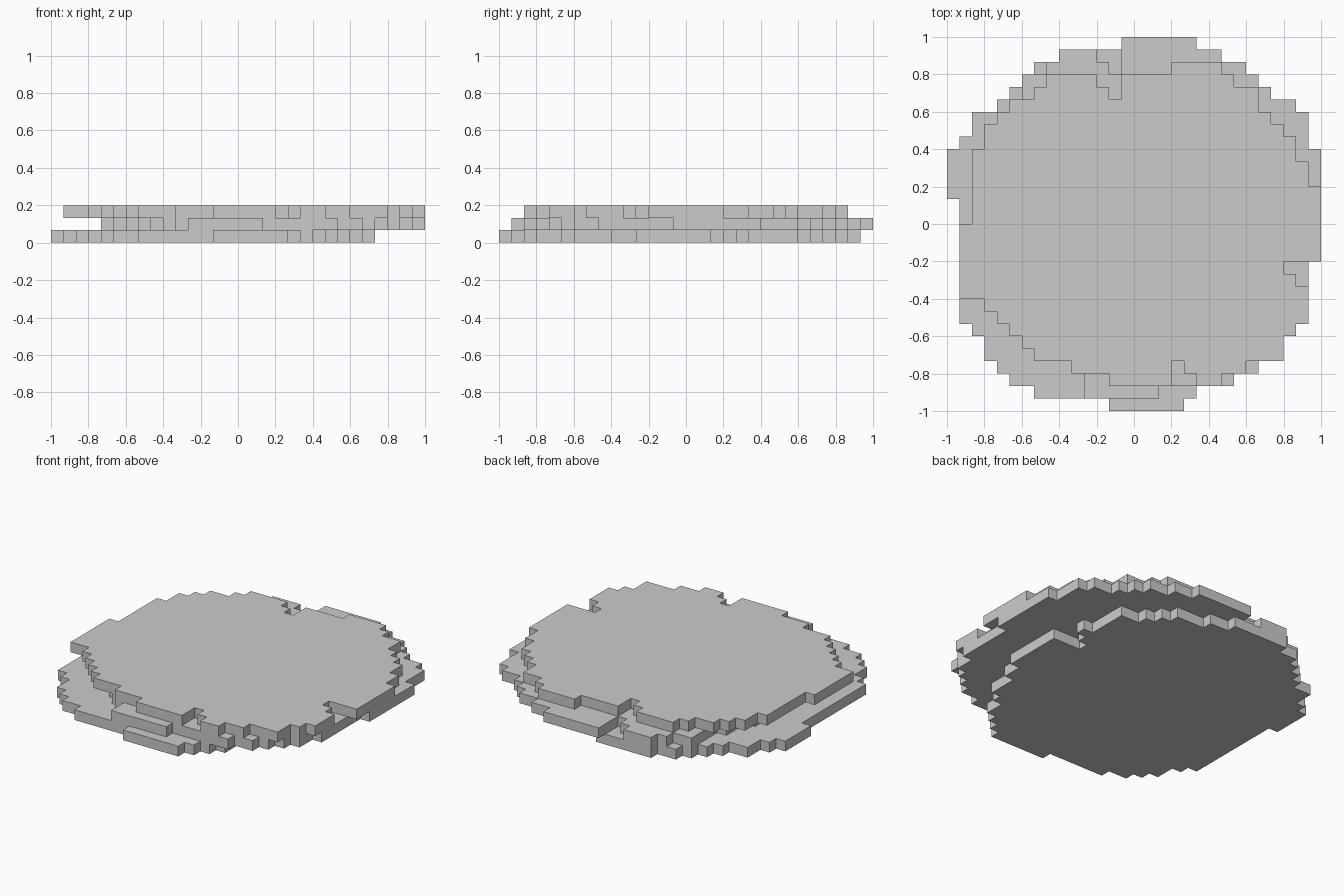
import bpy, bmesh

if "Cube" in bpy.data.objects:
    bpy.data.objects.remove(bpy.data.objects["Cube"])

CELL = 1 / 15  # the model is made of cubes on a 30 x 30 grid
UP, DOWN, LEFT, RIGHT = (0, 1), (0, -1), (-1, 0), (1, 0)


def disc(corners):
    """Cells inside a convex polygon given clockwise by its corner cells."""
    edges = list(zip(corners, corners[1:] + corners[:1]))
    span = range(-15, 15)
    return {(x, y) for x in span for y in span
            if all((b[0] - a[0]) * (y - a[1]) - (b[1] - a[1]) * (x - a[0]) <= 0
                   for a, b in edges)}


def notch(cells, x, y, out, side):
    """Carve a two-step notch whose deepest cell is (x, y)."""
    for i in range(2):
        for j in range(i, 6):
            cells.discard((x + i * side[0] + j * out[0], y + i * side[1] + j * out[1]))


def slab(name, cells, level):
    """Turn a set of cells into one flat slab with stepped walls."""
    bm = bmesh.new()
    verts = {}

    def corner(x, y):
        if (x, y) not in verts:
            verts[x, y] = bm.verts.new((x * CELL, y * CELL, level * CELL))
        return verts[x, y]

    for x, y in cells:
        bm.faces.new((corner(x, y), corner(x + 1, y), corner(x + 1, y + 1), corner(x, y + 1)))
    new = bmesh.ops.extrude_face_region(bm, geom=bm.faces[:])["geom"]
    top = [g for g in new if isinstance(g, bmesh.types.BMVert)]
    bmesh.ops.translate(bm, verts=top, vec=(0, 0, CELL))
    bmesh.ops.recalc_face_normals(bm, faces=bm.faces[:])
    bmesh.ops.dissolve_limit(bm, angle_limit=0.02, verts=bm.verts[:], edges=bm.edges[:])
    mesh = bpy.data.meshes.new(name)
    bm.to_mesh(mesh)
    bm.free()
    bpy.context.collection.objects.link(bpy.data.objects.new(name, mesh))


# Bottom slab, shifted to the left
bottom = disc([(-15, 2), (-15, 5), (-13, 8), (-8, 12), (-6, 13), (-1, 13), (4, 11),
               (8, 8), (10, 1), (10, -4), (8, -9), (6, -12), (3, -15), (-2, -15),
               (-8, -14), (-10, -13), (-12, -11), (-14, -8)])
notch(bottom, 8, 2, RIGHT, UP)
slab("bottom_slab", bottom, 0)

# Middle slab, shifted to the right
middle = disc([(-11, -5), (-11, 4), (-9, 11), (-6, 13), (-1, 14), (4, 14), (8, 12),
               (12, 9), (13, 8), (14, 5), (14, -1), (13, -7), (12, -9), (9, -12),
               (7, -13), (1, -14), (-4, -14)])
notch(middle, -2, 12, UP, LEFT)
slab("middle_slab", middle, 1)

# Top slab with three rim notches
top = disc([(-14, -6), (-14, -1), (-13, 5), (-12, 7), (-10, 9), (-7, 11), (3, 12),
            (6, 12), (9, 10), (12, 6), (14, 2), (14, -3), (13, -8), (11, -11),
            (6, -13), (-2, -13), (-8, -11)])
notch(top, -2, 10, UP, LEFT)
notch(top, 12, -4, RIGHT, DOWN)
notch(top, 3, -12, DOWN, RIGHT)
slab("top_slab", top, 2)
